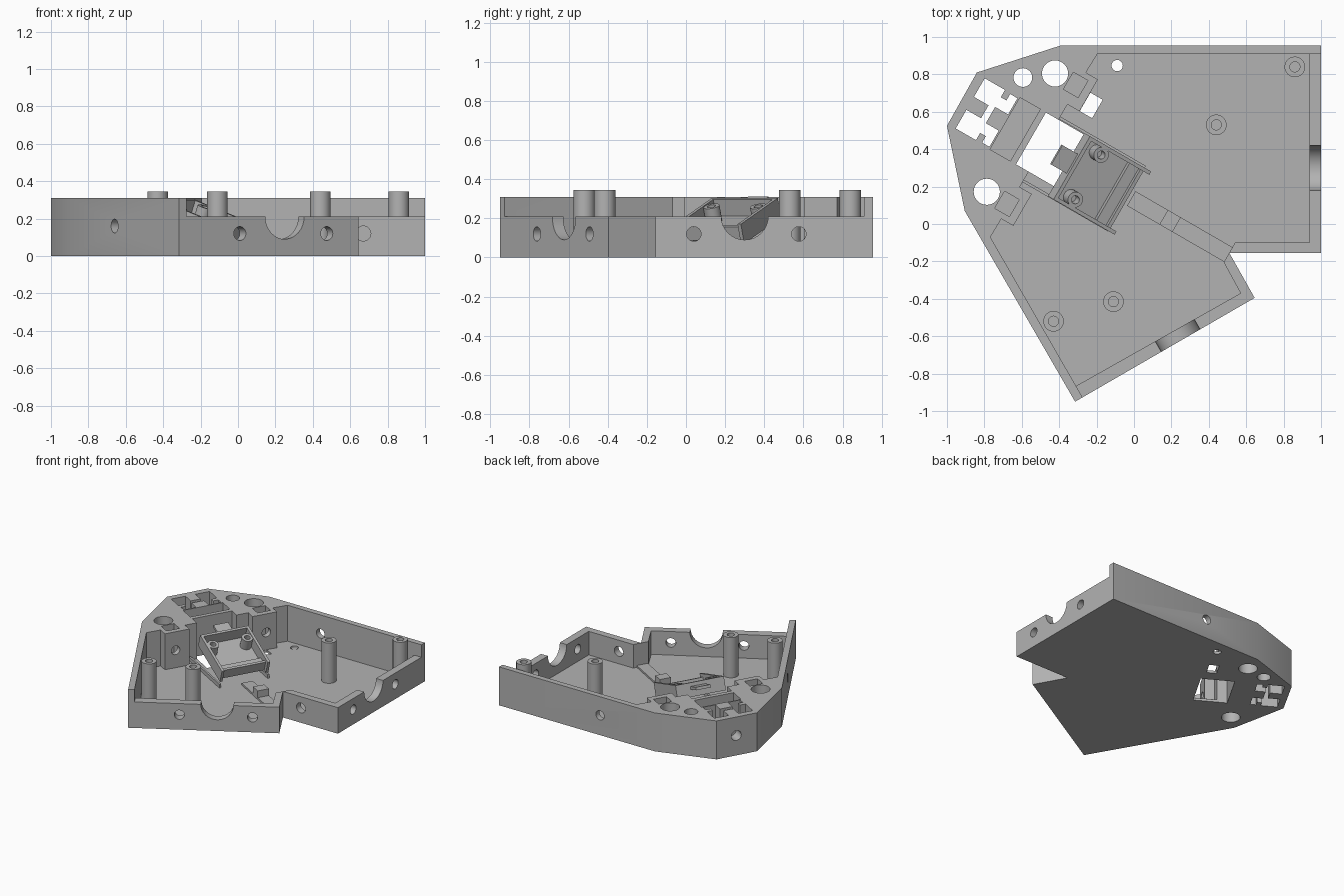
import bpy, bmesh
from math import radians
from mathutils import Matrix, Vector

cube = bpy.data.objects.get("Cube")
if cube:
    bpy.data.objects.remove(cube, do_unlink=True)

grey = bpy.data.materials.new("light grey")
grey.use_nodes = True
grey.diffuse_color = (0.45, 0.45, 0.45, 1)
grey.node_tree.nodes["Principled BSDF"].inputs["Base Color"].default_value = (0.45, 0.45, 0.45, 1)

# Slanted frame: u runs along the diagonal axis to the nose, v across it
AXIS = Matrix.Translation((0.51, -0.155, 0)) @ Matrix.Rotation(radians(150), 4, 'Z')
FLOOR, LOW, HIGH = 0.02, 0.21, 0.31
WORLD = Matrix.Identity(4)


def at(u, v, z=0):
    return AXIS @ Vector((u, -v, z))


def finish(name, bm):
    bmesh.ops.recalc_face_normals(bm, faces=bm.faces)
    mesh = bpy.data.meshes.new(name)
    bm.to_mesh(mesh)
    bm.free()
    mesh.materials.append(grey)
    ob = bpy.data.objects.new(name, mesh)
    bpy.context.collection.objects.link(ob)
    return ob


def prism(name, points, z0, z1):
    bm = bmesh.new()
    face = bm.faces.new([bm.verts.new((p[0], p[1], z0)) for p in points])
    top = bmesh.ops.extrude_face_region(bm, geom=[face])
    bmesh.ops.translate(bm, vec=(0, 0, z1 - z0),
                        verts=[g for g in top["geom"] if isinstance(g, bmesh.types.BMVert)])
    return finish(name, bm)


def box(name, u, v, z, frame=AXIS):
    bm = bmesh.new()
    mid = Vector((sum(u) / 2, -sum(v) / 2, sum(z) / 2))
    size = (u[1] - u[0], v[1] - v[0], z[1] - z[0], 1)
    bmesh.ops.create_cube(bm, size=1, matrix=frame @ Matrix.Translation(mid) @ Matrix.Diagonal(size))
    return finish(name, bm)


def rod(name, start, end, r, frame=WORLD):
    a, b = Vector(start), Vector(end)
    turn = (b - a).to_track_quat('Z', 'Y').to_matrix().to_4x4()
    bm = bmesh.new()
    bmesh.ops.create_cone(bm, cap_ends=True, segments=32, radius1=r, radius2=r, depth=(b - a).length,
                          matrix=frame @ Matrix.Translation((a + b) / 2) @ turn)
    return finish(name, bm)


def cut(ob, cutter):
    mod = ob.modifiers.new("cut", 'BOOLEAN')
    mod.operation, mod.solver, mod.object = 'DIFFERENCE', 'EXACT', cutter
    bpy.context.view_layer.objects.active = ob
    bpy.ops.object.modifier_apply(modifier=mod.name)
    bpy.data.objects.remove(cutter, do_unlink=True)


def smooth(ob):
    bpy.ops.object.select_all(action='DESELECT')
    ob.select_set(True)
    bpy.context.view_layer.objects.active = ob
    bpy.ops.object.shade_smooth_by_angle(angle=radians(30))


# Tray shell with solid nose block
shell = prism("tray_shell", [(-0.39, 0.955), (1, 0.955), (1, -0.155), (0.51, -0.155), (0.645, -0.395),
                             (-0.315, -0.95), (-0.905, 0.07), (-1, 0.525), (-0.84, 0.81)], 0, HIGH)
pads = [(1.147, -0.452), (1.073, -0.452), (1.073, -0.255), (1.147, -0.255)]
pads += [(u, -v) for u, v in reversed(pads)]
cut(shell, prism("cavity", [(-0.195, 0.91), (0.938, 0.91), (0.938, -0.10), (0.54, -0.10), (0.48, -0.205),
                            (0.57, -0.37), (-0.31, -0.866), (-0.768, -0.07)]
                 + [at(u, v) for u, v in pads], FLOOR, 0.6))
# Lowered front, notch and side walls
cut(shell, prism("low_rim", [(-0.273, -0.93), (-0.31, -0.866), (0, 0.5), (0.9, 0.91), (1.2, 0.91),
                             (1.2, -1.2), (-0.117, -1.2)], LOW, 0.6))

# Cut-outs through the floor and nose block
THROUGH = (-0.1, 0.5)
cut(shell, box("axle_opening", (0.97, 1.225), (-0.16, 0.16), THROUGH))
cut(shell, box("floor_slot", (0.996, 1.072), (0.257, 0.371), THROUGH))
cut(shell, box("nose_pocket", (1.26, 1.385), (-0.16, 0.16), (FLOOR, 0.5)))
cut(shell, prism("nose_opening", [at(u, v) for u, v in [
    (1.475, -0.155), (1.6, -0.155), (1.6, -0.04), (1.51, -0.04), (1.51, 0.04),
    (1.6, 0.04), (1.6, 0.155), (1.475, 0.155)]], *THROUGH))
for side in (-1, 1):
    hook = [(1.395, 0.05), (1.395, 0.15), (1.44, 0.15), (1.44, 0.11), (1.48, 0.11), (1.48, 0.05)]
    cut(shell, prism("hook_slot", [at(u, side * v) for u, v in hook], *THROUGH))
    cut(shell, box("nut_pocket", (1.116, 1.206), sorted((side * 0.315, side * 0.42)), (FLOOR, 0.5)))
    cut(shell, rod("round_well", at(1.287, side * 0.365, -0.1), at(1.287, side * 0.365, 0.5), 0.07))
    cut(shell, rod("pad_hole", at(1.0, side * 0.366, 0.16), at(1.25, side * 0.366, 0.16), 0.035))
for x, y, r in [(-0.594, 0.783, 0.05), (-0.09, 0.847, 0.03)]:
    cut(shell, rod("round_hole", (x, y, -0.1), (x, y, 0.5), r))

# Screw holes and cable scoops in the walls: point, outward direction, radius
slant, left = Vector((0.5, -0.866, 0)), Vector((-0.866, -0.5, 0))
side_dir, back, front = Vector((1, 0, 0)), Vector((0, 1, 0)), Vector((0, -1, 0))
for p, d, r in [((0.01, -0.762, 0.12), slant, 0.037), ((0.475, -0.494, 0.12), slant, 0.037),
                ((0.25, -0.624, LOW), slant, 0.12),
                ((1, 0.04, 0.12), side_dir, 0.037), ((1, 0.577, 0.12), side_dir, 0.037),
                ((1, 0.3, LOW), side_dir, 0.12),
                ((0.67, -0.155, 0.12), front, 0.04), ((0.099, 0.955, 0.16), back, 0.037),
                ((-0.66, -0.354, 0.16), left, 0.037)]:
    cut(shell, rod("wall_hole", Vector(p) - d * 0.1, Vector(p) + d * 0.1, r))
cut(shell, rod("nose_hole", at(1.56, 0, 0.16), at(1.8, 0, 0.16), 0.04))
smooth(shell)

# Standoff posts
for i, (x, y) in enumerate([(0.86, 0.84), (0.44, 0.53), (-0.11, -0.415), (-0.43, -0.52)]):
    post = rod(f"standoff_{i + 1}", (x, y, 0.01), (x, y, 0.345), 0.055)
    cut(post, rod("bore", (x, y, 0.15), (x, y, 0.4), 0.027))
    smooth(post)

# Centre rib with stop block, and rails beside the opening
box("centre_rib", (0.0, 0.6), (-0.055, 0.035), (0.01, 0.035))
box("rib_stop", (0.32, 0.4), (-0.055, 0.035), (0.01, 0.09))
for name, v in (("left_rail", (0.165, 0.18)), ("right_rail", (-0.225, -0.21))):
    box(name, (0.62, 1.15), v, (0.01, 0.05))

# Tilted cradle
TILT = (AXIS @ Matrix.Translation((0.58, 0.027, 0.17)) @ Matrix.Rotation(radians(-19.5), 4, 'Y'))
box("cradle_floor", (0.03, 0.4), (-0.19, 0.19), (-0.105, -0.09), TILT)
box("cradle_back", (0.38, 0.4), (-0.19, 0.19), (-0.105, 0), TILT)
box("cradle_lip", (0.03, 0.05), (-0.18, 0.18), (-0.105, -0.025), TILT)
box("cradle_step", (0.05, 0.11), (-0.18, 0.18), (-0.095, -0.055), TILT)
box("cradle_tab", (0.39, 0.5), (-0.04, 0.08), (-0.05, -0.028), TILT)
for side, word in ((-1, "right"), (1, "left")):
    box(f"cradle_{word}_side", (0, 0.4), sorted((side * 0.175, side * 0.195)), (-0.105, 0), TILT)
    y = -side * 0.138
    peg = rod(f"cradle_{word}_peg", (0.29, y, -0.1), (0.29, y, -0.005), 0.042, TILT)
    cut(peg, rod("bore", (0.29, y, -0.07), (0.29, y, 0.05), 0.022, TILT))
    smooth(peg)
